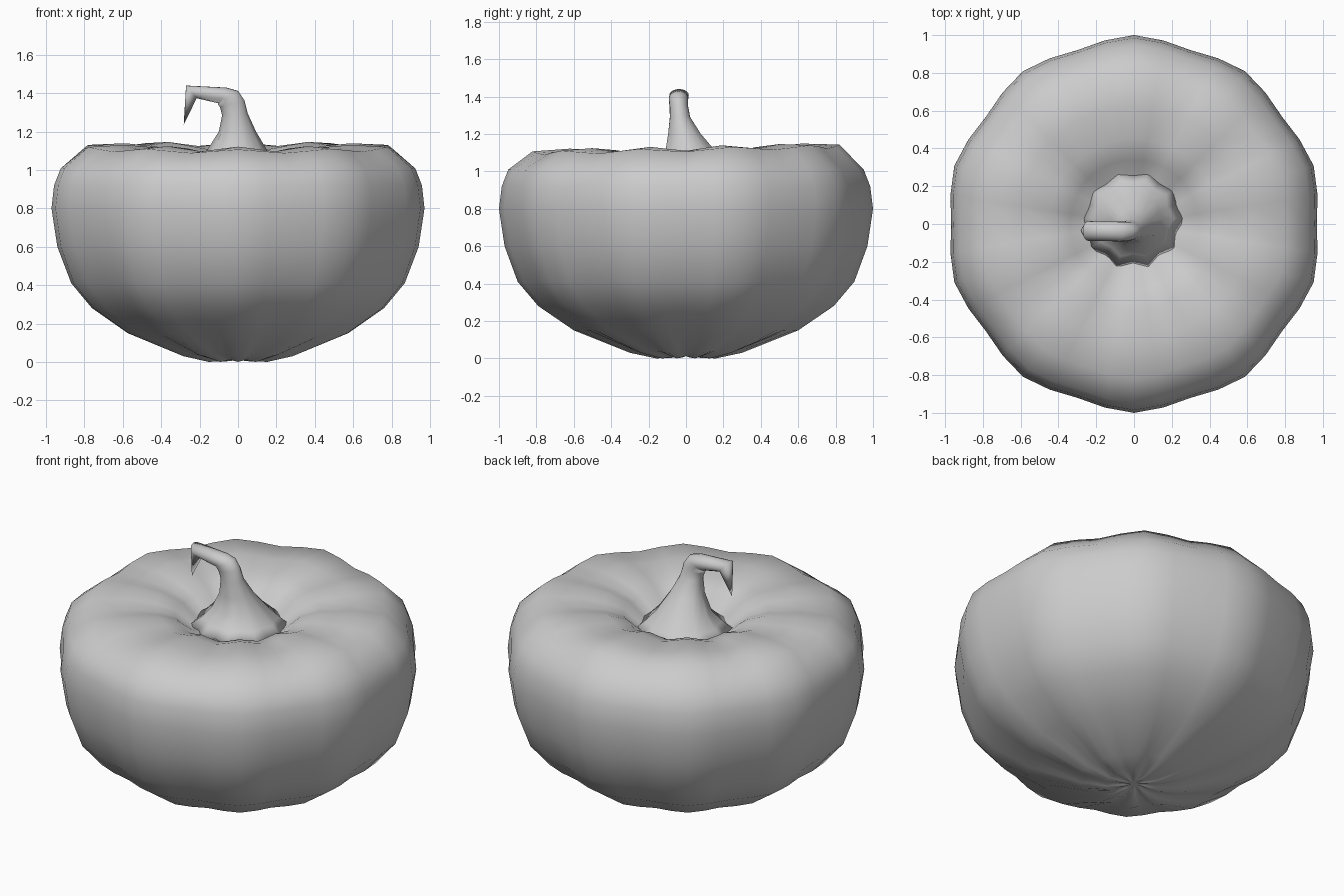
import bpy, bmesh
from math import sin, cos, pi, radians

if "Cube" in bpy.data.objects:
    bpy.data.objects.remove(bpy.data.objects["Cube"])


def loft(name, rings, start, end):
    """Skin closed rings of points and close both ends with a fan."""
    bm = bmesh.new()
    rows = [[bm.verts.new(p) for p in ring] for ring in rings]
    n = len(rows[0])
    for a, b in zip(rows, rows[1:]):
        for i in range(n):
            j = (i + 1) % n
            bm.faces.new((a[i], a[j], b[j], b[i]))
    for row, tip in ((rows[0], start), (rows[-1], end)):
        v = bm.verts.new(tip)
        for i in range(n):
            bm.faces.new((row[i], row[(i + 1) % n], v))
    bmesh.ops.recalc_face_normals(bm, faces=bm.faces)
    for f in bm.faces:
        f.smooth = True
    me = bpy.data.meshes.new(name)
    bm.to_mesh(me)
    bm.free()
    ob = bpy.data.objects.new(name, me)
    bpy.context.collection.objects.link(ob)
    return ob


# Body: ten ribs; profile gives radius, height, groove depth, groove drop
profile = [
    (0.06, 0.005, 0.15, -0.01), (0.16, 0.0, 0.12, -0.012), (0.30, 0.03, 0.09, -0.01),
    (0.60, 0.15, 0.06, 0), (0.79, 0.28, 0.05, 0), (0.90, 0.41, 0.045, 0),
    (0.97, 0.60, 0.035, 0), (1.0, 0.80, 0.032, 0), (0.985, 0.92, 0.03, 0),
    (0.95, 1.01, 0.03, 0.005), (0.82, 1.125, 0.03, 0.02), (0.62, 1.135, 0.0, 0.025),
    (0.45, 1.12, 0.0, 0.025), (0.34, 1.08, 0.0, 0.02), (0.25, 1.0, 0.0, 0.01),
]
SEG = 40
body = []
for r, z, groove, drop in profile:
    ring = []
    for i in range(SEG):
        a = pi / 2 + 2 * pi * i / SEG
        g = (1 - cos(10 * (a - pi / 2))) / 2
        rr = r * (1 - groove * g)
        x, y = rr * cos(a), rr * sin(a)
        tilt = 0.022 * y if z > 1.05 else 0
        ring.append((x, y, z - drop * g + tilt))
    body.append(ring)
loft("pumpkin_body", body, (0, 0, 0.012), (0, 0, 0.97))

# Stem: centre x, y, z, half width, half depth, tilt in degrees, rib strength
sections = [
    (-0.01, 0.03, 0.98, 0.29, 0.28, 0, 0.10), (-0.005, 0.03, 1.04, 0.215, 0.21, 0, 0.10),
    (-0.005, 0.027, 1.10, 0.158, 0.145, 0, 0.08), (-0.003, -0.008, 1.20, 0.097, 0.092, 0, 0.06),
    (-0.016, -0.032, 1.29, 0.067, 0.056, 4, 0.03), (-0.03, -0.038, 1.345, 0.066, 0.05, 16, 0),
    (-0.053, -0.04, 1.378, 0.063, 0.052, 33, 0), (-0.075, -0.04, 1.387, 0.045, 0.052, 70, 0),
    (-0.243, -0.037, 1.407, 0.043, 0.052, 130, 0),
]
N = 20
stem = []
for cx, cy, cz, w, d, tilt, rib in sections:
    t = radians(tilt)
    ring = []
    for i in range(N):
        a = 2 * pi * i / N
        k = 1 - rib * (1 - cos(10 * a)) / 2
        u, v = w * k * cos(a), d * k * sin(a)
        ring.append((cx + u * cos(t), cy + v, cz + u * sin(t)))
    stem.append(ring)
# The broken end tapers to a hanging point
loft("pumpkin_stem", stem, (0, 0.03, 0.96), (-0.283, -0.035, 1.235))
